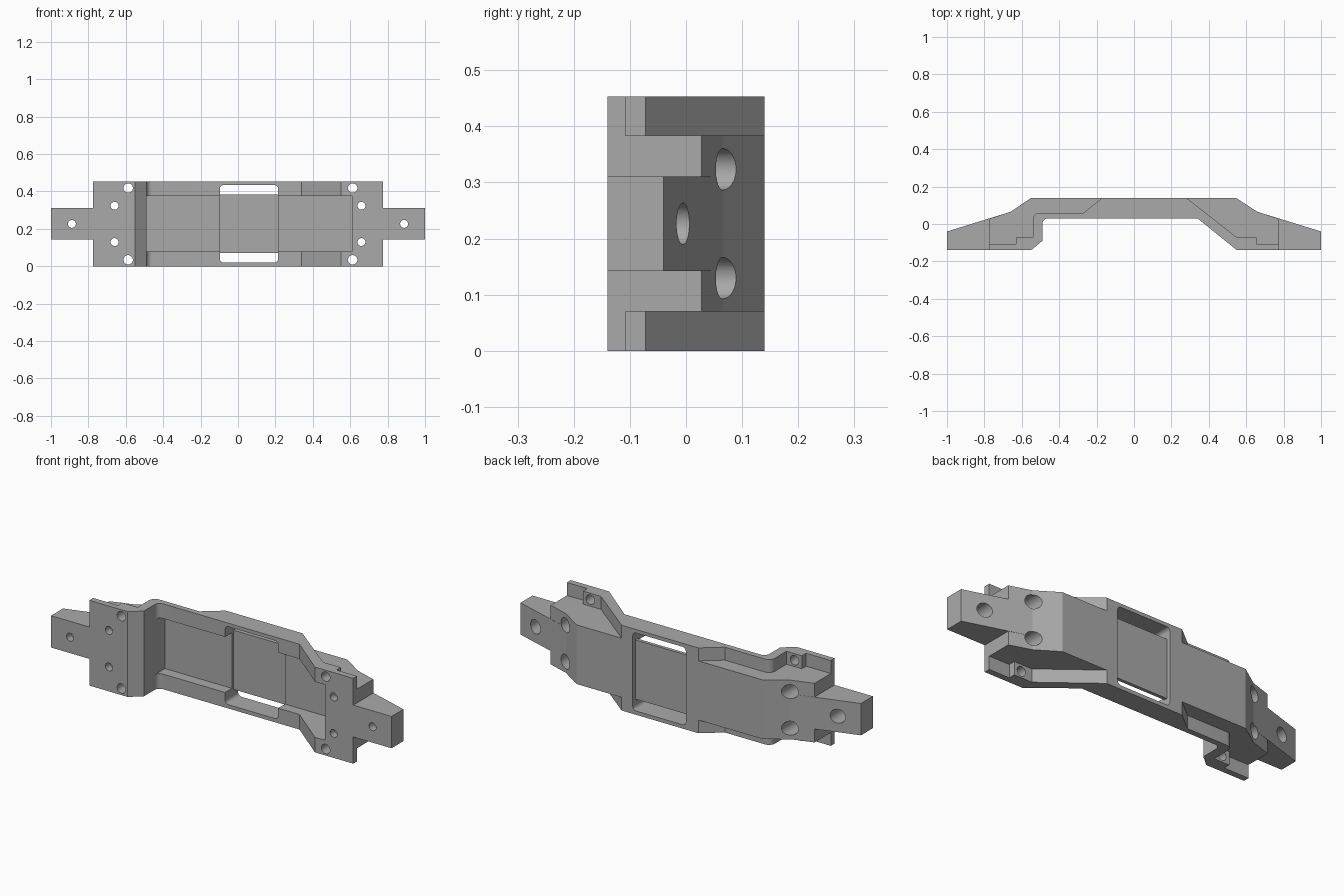
import bpy, bmesh, math
from mathutils import Matrix, Vector

cube = bpy.data.objects.get("Cube")
if cube:
    bpy.data.objects.remove(cube, do_unlink=True)

# Single grey finish
grey = bpy.data.materials.new("matte grey")
grey.use_nodes = True
color = (0.4, 0.4, 0.4, 1)
grey.diffuse_color = color
grey.node_tree.nodes["Principled BSDF"].inputs["Base Color"].default_value = color


def make(name, bm):
    bmesh.ops.recalc_face_normals(bm, faces=bm.faces)
    mesh = bpy.data.meshes.new(name)
    bm.to_mesh(mesh)
    bm.free()
    mesh.materials.append(grey)
    ob = bpy.data.objects.new(name, mesh)
    bpy.context.collection.objects.link(ob)
    return ob


def prism(name, points, direction):
    """Extrude a closed outline along a direction."""
    bm = bmesh.new()
    face = bm.faces.new([bm.verts.new(p) for p in points])
    new = bmesh.ops.extrude_face_region(bm, geom=[face])["geom"]
    bmesh.ops.translate(bm, vec=direction,
                        verts=[v for v in new if isinstance(v, bmesh.types.BMVert)])
    return make(name, bm)


def slab(name, outline, z0, z1):
    return prism(name, [(x, y, z0) for x, y in outline], Vector((0, 0, z1 - z0)))


def box(name, x0, x1, y0, y1, z0, z1):
    return slab(name, [(x0, y0), (x1, y0), (x1, y1), (x0, y1)], z0, z1)


def arc(cx, cy, r, a0, a1, n=8):
    return [(cx + r * math.cos(math.radians(a0 + (a1 - a0) * i / n)),
             cy + r * math.sin(math.radians(a0 + (a1 - a0) * i / n))) for i in range(n + 1)]


def bore(name, x, z, r, y0, y1):
    bm = bmesh.new()
    spin = Matrix.Translation((x, (y0 + y1) / 2, z)) @ Matrix.Rotation(math.pi / 2, 4, "X")
    bmesh.ops.create_cone(bm, cap_ends=True, segments=32, radius1=r, radius2=r,
                          depth=y1 - y0, matrix=spin)
    return make(name, bm)


def combine(target, tool, operation):
    """Apply a boolean and discard the tool."""
    tool.hide_render = True
    mod = target.modifiers.new(operation, "BOOLEAN")
    mod.operation, mod.solver, mod.object = operation, "EXACT", tool
    graph = bpy.context.evaluated_depsgraph_get()
    mesh = bpy.data.meshes.new_from_object(target.evaluated_get(graph))
    target.modifiers.clear()
    target.data = mesh
    bpy.data.objects.remove(tool, do_unlink=True)


# Shared bridge-shaped front edge, left to right
front = [(-0.55, -0.14), (-0.49, -0.09)] + arc(-0.46, 0, 0.03, 180, 90) \
    + [(0.34, 0.03), (0.55, -0.14)]
crown = [(0.66, 0.065), (0.545, 0.14), (-0.55, 0.14), (-0.66, 0.065)]

# Main body, narrow end tongues and wide side flanges
TIP, END, H = 1.0, 0.775, 0.453
body = slab("bracket_body", [(-END, -0.14)] + front
            + [(END, -0.14), (END, 0.028)] + crown + [(-END, 0.028)], 0.07, 0.384)
tongue = slab("end_tongues", [(-TIP, -0.14)] + front
              + [(TIP, -0.14), (TIP, -0.04)] + crown + [(-TIP, -0.04)], 0.142, 0.311)
flange_back = [(END, -0.108), (0.655, -0.108), (0.655, -0.072), (0.55, -0.072),
               (0.28, 0.14), (-0.17, 0.14), (-0.27, 0.06)] \
    + arc(-0.505, 0.025, 0.035, 90, 180) \
    + [(-0.54, -0.072), (-0.63, -0.072), (-0.63, -0.108), (-END, -0.108)]
flange = slab("side_flanges", [(-END, -0.14)] + front + [(END, -0.14)] + flange_back, 0, H)
for part in (tongue, flange):
    combine(body, part, "UNION")

# Front pocket
combine(body, box("pocket_cutter", -0.49, 0.61, -0.3, 0.087, 0.08, 0.375), "DIFFERENCE")

# Rounded strap window
X0, X1, Z0, Z1, R = -0.097, 0.215, 0.02, 0.434, 0.02
window = arc(X1 - R, Z1 - R, R, 0, 90) + arc(X0 + R, Z1 - R, R, 90, 180) \
    + arc(X0 + R, Z0 + R, R, 180, 270) + arc(X1 - R, Z0 + R, R, 270, 360)
combine(body, prism("window_cutter", [(x, -0.3, z) for x, z in window],
                    Vector((0, 0.6, 0))), "DIFFERENCE")

# Screw holes, mirrored about mid height
MID = H / 2
for side in (-1, 1):
    for x, dz in ((0.66, -0.097), (0.66, 0.097), (0.888, 0)):
        combine(body, bore("hole", side * x, MID + dz, 0.021, -0.3, 0.3), "DIFFERENCE")
        combine(body, bore("counterbore", side * x, MID + dz, 0.037, -0.1, 0.3), "DIFFERENCE")
for x in (-0.587, 0.613):
    for dz in (-0.192, 0.192):
        combine(body, bore("flange_hole", x, MID + dz, 0.025, -0.3, 0), "DIFFERENCE")

# Thin plate bridging the strap window
combine(body, box("strap_plate", X0 - 0.01, X1 + 0.01, 0.1, 0.118, 0.07, 0.384), "UNION")

# Smooth bores and fillets, keep the facets crisp
bpy.ops.object.select_all(action="DESELECT")
body.select_set(True)
bpy.context.view_layer.objects.active = body
bpy.ops.object.shade_smooth_by_angle(angle=math.radians(15))
